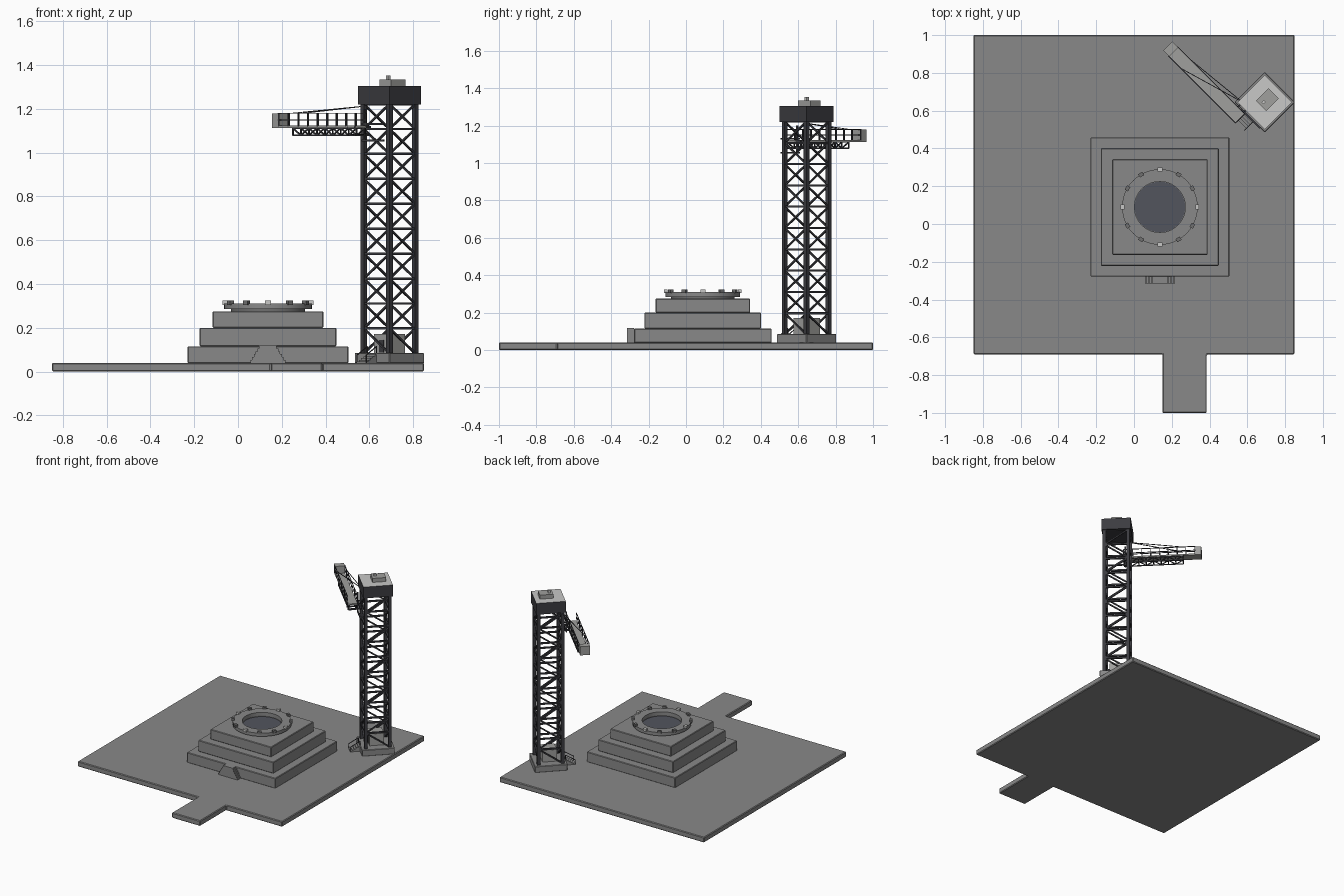
import bpy, bmesh, math
from mathutils import Matrix, Vector

cube = bpy.data.objects.get("Cube")
if cube:
    bpy.data.objects.remove(cube, do_unlink=True)


def material(name, r, g, b):
    m = bpy.data.materials.new(name)
    m.use_nodes = True
    m.diffuse_color = (r, g, b, 1)
    m.node_tree.nodes["Principled BSDF"].inputs["Base Color"].default_value = (r, g, b, 1)
    return m


concrete = material("concrete grey", .25, .25, .25)
steel = material("dark steel", .045, .045, .052)
pit = material("pit blue grey", .085, .09, .11)
pale = material("pale grey", .58, .58, .57)
light = material("light grey", .35, .35, .34)
mid = material("dark grey", .16, .16, .16)


def box(bm, lo, hi):
    lo, hi = Vector(lo), Vector(hi)
    m = Matrix.Translation((lo + hi) / 2) @ Matrix.Diagonal((*(hi - lo), 1))
    bmesh.ops.create_cube(bm, size=1, matrix=m)


def beam(bm, a, b, t):
    a, b = Vector(a), Vector(b)
    d = b - a
    up = Vector((0, 0, 1)) if abs(d.normalized().z) < .99 else Vector((0, 1, 0))
    side = d.cross(up).normalized()
    rot = Matrix((side, d.normalized(), side.cross(d).normalized())).transposed().to_4x4()
    m = Matrix.Translation((a + b) / 2) @ rot @ Matrix.Diagonal((t, d.length, t, 1))
    bmesh.ops.create_cube(bm, size=1, matrix=m)


def finish(name, bm, mats, frame=None, bevel=0):
    mesh = bpy.data.meshes.new(name)
    bmesh.ops.recalc_face_normals(bm, faces=bm.faces)
    bm.to_mesh(mesh)
    bm.free()
    for m in mats:
        mesh.materials.append(m)
    ob = bpy.data.objects.new(name, mesh)
    bpy.context.collection.objects.link(ob)
    if frame:
        ob.matrix_world = frame
    if bevel:
        mod = ob.modifiers.new("edge", "BEVEL")
        mod.width, mod.segments = bevel, 1
    return ob


def boxes(name, mat, pairs, frame=None, bevel=0):
    bm = bmesh.new()
    for lo, hi in pairs:
        box(bm, lo, hi)
    return finish(name, bm, [mat], frame, bevel)


def beams(name, mat, pairs, t, frame=None):
    bm = bmesh.new()
    for a, b in pairs:
        beam(bm, a, b, t)
    return finish(name, bm, [mat], frame)


def lathe(name, mat, profile, centre, n=48):
    bm = bmesh.new()
    rings = [[bm.verts.new((r * math.cos(k * math.tau / n), r * math.sin(k * math.tau / n), z))
              for k in range(n)] for r, z in profile]
    for a, b in zip(rings, rings[1:] + rings[:1]):
        for k in range(n):
            j = (k + 1) % n
            bm.faces.new((a[k], a[j], b[j], b[k]))
    ob = finish(name, bm, [mat], Matrix.Translation(centre))
    bpy.ops.object.select_all(action="DESELECT")
    bpy.context.view_layer.objects.active = ob
    ob.select_set(True)
    bpy.ops.object.shade_smooth_by_angle()
    return ob


# Ground slab with access road
bm = bmesh.new()
outline = [(-.85, -.69), (.15, -.69), (.15, -1), (.385, -1), (.385, -.69), (.85, -.69), (.85, 1), (-.85, 1)]
slab = bm.faces.new([bm.verts.new((x, y, 0)) for x, y in outline])
top = bmesh.ops.extrude_face_region(bm, geom=[slab])["geom"]
bmesh.ops.translate(bm, vec=(0, 0, .04), verts=[v for v in top if isinstance(v, bmesh.types.BMVert)])
finish("ground_slab", bm, [concrete], bevel=.005)

# Stepped launch pad
cx, cy = .137, .09
for i, (half, z0, z1) in enumerate([(.368, .038, .115), (.312, .115, .2), (.253, .2, .275)]):
    boxes(f"pad_tier_{i + 1}", concrete, [((cx - half, cy - half, z0), (cx + half, cy + half, z1))], bevel=.004)

# Double stair against the front of the pad
steps = 6
boxes("pad_stairs", concrete,
      [((cx - .04 - .008 * i, -.315, .04), (cx + .04 + .008 * i, -.277, .118 - .013 * i))
       for i in range(steps)])

# Launch ring, skirt, pit floor and clamps
lathe("ring_skirt", mid, [(.135, .274), (.17, .274), (.17, .286), (.135, .286)], (cx, cy, 0))
lathe("launch_ring", concrete, [(.135, .285), (.2, .285), (.2, .31), (.135, .31)], (cx, cy, 0))
bm = bmesh.new()
bmesh.ops.create_circle(bm, cap_ends=True, segments=48, radius=.134)
finish("pit_floor", bm, [pit], Matrix.Translation((cx, cy, .279)))
for i in range(12):
    frame = Matrix.Translation((cx, cy, 0)) @ Matrix.Rotation(i * math.tau / 12, 4, "Z")
    boxes(f"ring_clamp_{i + 1}", mid if i % 3 else pale,
          [((.188, -.013, .305), (.208, .013, .324))], frame)

# Tower frame: everything below is built square and turned 45 degrees
T = Matrix.Translation((.692, .645, 0)) @ Matrix.Rotation(math.pi / 4, 4, "Z")
h, z0, z1, bays = .083, .083, 1.222, 10
corners = [(-h, -h), (h, -h), (h, h), (-h, h)]
sides = list(zip(corners, corners[1:] + corners[:1]))
levels = [z0 + (z1 - z0) * i / bays for i in range(bays + 1)]
boxes("tower_base", concrete, [((-.113, -.113, .038), (.113, .113, .085))], T, .003)
boxes("tower_stairs", concrete,
      [((-.125 - .014 * i, -.03, .038), (-.11, .03, .077 - .008 * i)) for i in range(5)], T)
beams("tower_stair_rails", steel,
      [((-.113, s, .115), (-.18, s, .075)) for s in (-.03, .03)]
      + [((-.18, s, .04), (-.18, s, .075)) for s in (-.03, .03)]
      + [((-.113, s, .085), (-.113, s, .115)) for s in (-.03, .03)], .004, T)
beams("tower_posts", steel, [((*c, z0), (*c, z1)) for c in corners], .022, T)
beams("tower_girders", steel,
      [((*a, z), (*b, z)) for z in levels[1:] for a, b in sides], .011, T)
beams("tower_braces", steel,
      [((*(a if i % 2 else b), levels[i]), (*(b if i % 2 else a), levels[i + 1]))
       for i in range(bays) for a, b in sides], .009, T)
boxes("machine_cabin", light, [((-.05, -.05, .084), (.05, .05, .172))], T)
boxes("cabin_door", steel, [((-.054, -.014, .086), (-.049, .014, .145))], T)

# Tower head with pale roof
bm = bmesh.new()
box(bm, (-.102, -.102, 1.22), (.102, .102, 1.305))
bm.normal_update()
for f in bm.faces:
    f.material_index = 1 if f.normal.z > .9 else 0
finish("tower_head", bm, [steel, pale], T)
boxes("roof_box", light, [((-.028, -.038, 1.304), (.066, .038, 1.335))], T)
boxes("roof_vent", pale, [((-.012, -.004, 1.334), (.004, .012, 1.352))], T)

# Access arm, swung alongside the tower
ax, w, near, far = -.153, .034, .033, .573
xs = (ax - w, ax + w)
boxes("arm_deck", light, [((xs[0], near, 1.113), (xs[1], far, 1.123))], T)
boxes("arm_end_cabin", light, [((xs[0], far - .045, 1.114), (xs[1], far, 1.178))], T)
ys = [near + (far - .045 - near) * i / 8 for i in range(9)]
rails = [((x, y, 1.12), (x, y, 1.18)) for x in xs for y in ys]
rails += [((x, near, z), (x, far - .04, z)) for x in xs for z in (1.15, 1.18)]
beams("arm_railings", steel, rails, .0045, T)

# Truss beneath the arm
tx, tend, n = (ax - .026, ax + .026), .445, 8
ty = [near + (tend - near) * i / n for i in range(n + 1)]
low, high = 1.079, 1.112
truss = [((x, near, z), (x, tend, z)) for x in tx for z in (low, high)]
truss += [((x, y, low), (x, y, high)) for x in tx for y in ty]
truss += [((tx[0], y, low), (tx[1], y, low)) for y in ty]
for x in tx:
    for i in range(n):
        za, zb = (low, high) if i % 2 else (high, low)
        truss.append(((x, ty[i], za), (x, ty[i + 1], zb)))
beams("arm_truss", steel, truss, .006, T)

# Hinge beams and stay cables
beams("arm_hinge", steel,
      [((-.115, -.08, z), (-.115, .06, z)) for z in (1.055, 1.13)]
      + [((-h, y, z), (xs[0], y, z)) for y in (.04, h) for z in (1.08, 1.118)]
      + [((-.115, .045, 1.05), (-.115, .045, 1.2))], .009, T)
beams("arm_stays", steel, [((-h, h, 1.212), (x, .44, 1.18)) for x in xs], .004, T)
